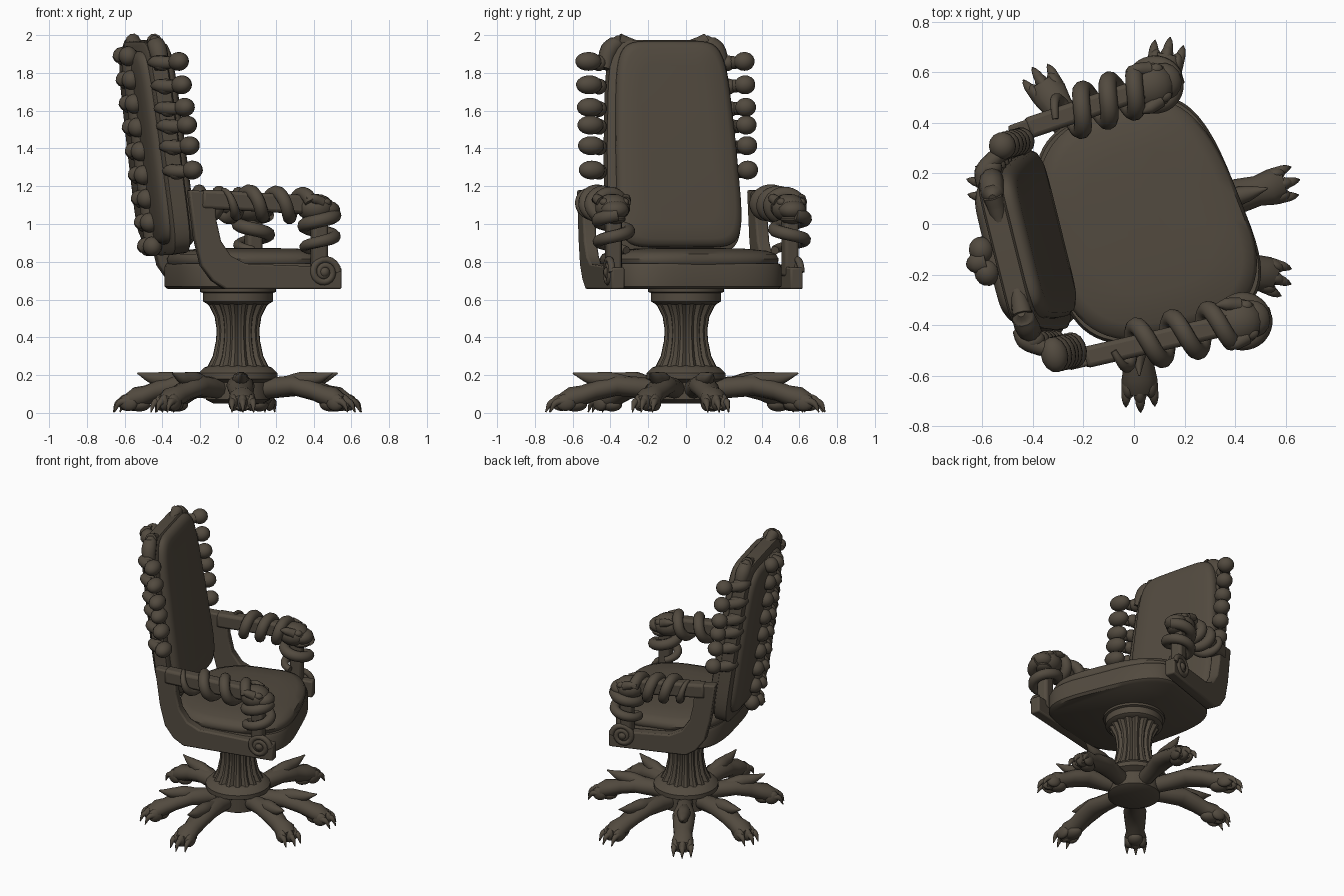
import bpy, bmesh, math
from math import sin, cos, pi, radians
from mathutils import Matrix

if "Cube" in bpy.data.objects:
    bpy.data.objects.remove(bpy.data.objects["Cube"])

WOOD = (0.085, 0.069, 0.050, 1)
mat = bpy.data.materials.new("dark_brown_wood")
mat.use_nodes = True
mat.diffuse_color = WOOD
mat.node_tree.nodes["Principled BSDF"].inputs["Base Color"].default_value = WOOD

TURN = Matrix.Rotation(radians(14), 4, "Z")   # the seat is swivelled on its base
LEAN = TURN @ Matrix.Translation((-0.37, 0, 0.87)) @ Matrix.Rotation(radians(-7.5), 4, "Y")


def finish(name, bm, matrix, angle=40, bevel=0):
    bmesh.ops.transform(bm, matrix=matrix, verts=bm.verts)
    bmesh.ops.recalc_face_normals(bm, faces=bm.faces)
    me = bpy.data.meshes.new(name)
    bm.to_mesh(me)
    bm.free()
    ob = bpy.data.objects.new(name, me)
    bpy.context.collection.objects.link(ob)
    me.materials.clear()
    me.materials.append(mat)
    if bevel:
        mod = ob.modifiers.new("soft_edges", "BEVEL")
        mod.width, mod.segments = bevel, 2
    bpy.ops.object.select_all(action="DESELECT")
    ob.select_set(True)
    bpy.context.view_layer.objects.active = ob
    bpy.ops.object.shade_smooth_by_angle(angle=radians(angle))


def loft(bm, rings):
    loops = [[bm.verts.new(p) for p in ring] for ring in rings]
    for a, b in zip(loops, loops[1:]):
        for i in range(len(a)):
            j = (i + 1) % len(a)
            bm.faces.new((a[i], a[j], b[j], b[i]))
    bm.faces.new(loops[0])
    bm.faces.new(loops[-1])


def ball(bm, centre, size):
    m = Matrix.Translation(centre) @ Matrix.Diagonal((*size, 1))
    bmesh.ops.create_uvsphere(bm, u_segments=14, v_segments=9, radius=1, matrix=m)


def box(bm, centre, size, tilt=0):
    m = Matrix.Translation(centre) @ Matrix.Rotation(radians(tilt), 4, "Y") @ Matrix.Diagonal((*size, 1))
    bmesh.ops.create_cube(bm, size=1, matrix=m)


def tube(bm, points, radii, smooth=True):
    """Sweep a round section along a path, tapering with radii."""
    cu = bpy.data.curves.new("path", "CURVE")
    cu.dimensions, cu.bevel_depth, cu.bevel_resolution = "3D", 1, 3
    cu.use_fill_caps, cu.resolution_u = True, 5
    sp = cu.splines.new("BEZIER" if smooth else "POLY")
    pts = sp.bezier_points if smooth else sp.points
    pts.add(len(points) - 1)
    for p, co, r in zip(pts, points, radii):
        p.co = co if smooth else (*co, 1)
        p.radius = r
        if smooth:
            p.handle_left_type = p.handle_right_type = "AUTO"
    ob = bpy.data.objects.new("path", cu)
    bpy.context.collection.objects.link(ob)
    dg = bpy.context.evaluated_depsgraph_get()
    me = bpy.data.meshes.new_from_object(ob.evaluated_get(dg))
    bm.from_mesh(me)
    bpy.data.objects.remove(ob)
    bpy.data.meshes.remove(me)


def squircle(a, b, n, count=64):
    def p(t):
        return math.copysign(abs(t) ** (2 / n), t)
    return [(a * p(cos(2 * pi * i / count)), b * p(sin(2 * pi * i / count))) for i in range(count)]


def lathe(name, profile, flutes=0, depth=0.0):
    bm = bmesh.new()
    steps = 96
    rings = []
    for r, z in profile:
        ring = []
        for i in range(steps):
            a = 2 * pi * i / steps
            k = r * (1 - depth * max(0, cos(flutes * a)))
            ring.append((k * cos(a), k * sin(a), z))
        rings.append(ring)
    loft(bm, rings)
    finish(name, bm, Matrix())


# Pedestal
lathe("hub", [(0.13, 0.05), (0.17, 0.07), (0.17, 0.16), (0.21, 0.18), (0.21, 0.21), (0.18, 0.24), (0.15, 0.25)])
lathe("fluted_column", [(0.165, 0.24), (0.135, 0.3), (0.118, 0.38), (0.114, 0.44), (0.125, 0.51),
                        (0.15, 0.56), (0.172, 0.59)], 16, 0.12)
lathe("column_cap", [(0.16, 0.575), (0.185, 0.59), (0.185, 0.635), (0.2, 0.64), (0.2, 0.67)])

# Clawed legs
LEG = [(0.08, 0.12, 0.05, 0.05), (0.22, 0.135, 0.055, 0.055), (0.33, 0.145, 0.075, 0.055),
       (0.43, 0.12, 0.068, 0.055), (0.5, 0.09, 0.06, 0.055), (0.56, 0.075, 0.072, 0.06), (0.61, 0.055, 0.055, 0.04)]
for angle, reach in ((15, 1.01), (79, 1.12), (123, 1.1), (165, 1.02), (229, 0.98), (272, 1.11), (339, 0.99)):
    bm = bmesh.new()
    loft(bm, [[(r, w * cos(2 * pi * i / 12), z + h * sin(2 * pi * i / 12)) for i in range(12)]
              for r, z, w, h in LEG])
    # swept spur over the ankle
    tube(bm, [(0.26, 0, 0.15), (0.37, 0, 0.175), (0.46, 0, 0.185), (0.54, 0, 0.21)], [0.04, 0.045, 0.032, 0.004])
    for s in (-1, 0, 1):
        ball(bm, (0.595 - 0.02 * abs(s), s * 0.045, 0.055), (0.05, 0.028, 0.045))
        tip = 0.67 - 0.02 * abs(s)
        tube(bm, [(tip - 0.08, s * 0.048, 0.06), (tip - 0.03, s * 0.055, 0.055), (tip, s * 0.057, 0.004)],
             [0.024, 0.018, 0.003])
    ball(bm, (0.53, 0, 0.045), (0.06, 0.05, 0.038))
    finish("clawed_leg", bm, Matrix.Rotation(radians(angle), 4, "Z") @ Matrix.Diagonal((reach, 1, 1, 1)))


# Seat, its front edge cut back toward the left side
def seat_part(name, layers, a, b, n):
    bm = bmesh.new()
    loft(bm, [[(0.07 + x * k - 0.13 * max(0, x / a) * (y / b + 1) / 2,
                y * k + 0.03 * max(0, x / a) * max(0, y / b), z) for x, y in squircle(a, b, n)]
              for z, k in layers])
    finish(name, bm, TURN)


seat_part("seat_frame", [(0.655, 0.96), (0.67, 1), (0.77, 1), (0.79, 0.98)], 0.425, 0.465, 3.4)
seat_part("seat_cushion", [(0.77, 0.95), (0.79, 0.99), (0.815, 1), (0.84, 0.97), (0.858, 0.87), (0.87, 0.6),
                           (0.873, 0.25)], 0.425, 0.46, 2.8)


# Backrest, drawn in its own leaning frame: x forward, y sideways, z up
def back_part(name, layers, half, low, high, n, shift):
    bm = bmesh.new()
    mid, tall = (low + high) / 2, (high - low) / 2
    rings = []
    for d, k in layers:
        ring = []
        for y, z in squircle(half, tall, n):
            t = (z + tall) / (2 * tall)
            ring.append((d, y * k * (1.03 - 0.16 * t * t) + shift * (1 - t / 2), mid + z * (1 - (1 - k) * half / tall)))
        rings.append(ring)
    loft(bm, rings)
    finish(name, bm, LEAN)


back_part("back_frame", [(-0.055, 0.96), (-0.045, 1), (0.035, 1), (0.045, 0.96)], 0.355, -0.03, 1.11, 7, 0.03)
PAD = [(0.03, 1), (0.06, 1), (0.08, 0.96), (0.092, 0.88), (0.097, 0.6)]
back_part("front_back_cushion", PAD, 0.33, 0.0, 1.1, 7, 0.055)
back_part("rear_back_panel", [(-d, k) for d, k in PAD], 0.31, 0.03, 1.06, 7, 0.03)

bm = bmesh.new()
for s in (-1, 1):
    tube(bm, [(0, s * 0.32, 0.96), (0, s * 0.29, 1.06), (0, s * 0.25, 1.1), (0, s * 0.235, 1.132)],
         [0.04, 0.05, 0.045, 0.015])
    tube(bm, [(0, s * 0.24, 1.11), (0, s * 0.18, 1.09), (0, s * 0.1, 1.08)], [0.04, 0.035, 0.02])
finish("back_horns", bm, LEAN)

# Spine down the rear, each vertebra with two lobes and a blunt spike
bm = bmesh.new()
tube(bm, [(-0.09, 0, 0.0), (-0.09, 0, 1.06)], [0.045, 0.045], False)
for i in range(9):
    z = 0.025 + i * 0.127
    for s in (-1, 1):
        ball(bm, (-0.105, s * 0.045, z), (0.05, 0.055, 0.052))
    tube(bm, [(-0.1, 0, z), (-0.14, 0, z + 0.005), (-0.17, 0, z - 0.01)], [0.055, 0.045, 0.018])
finish("spine", bm, LEAN)

# Knobs on short rib ends at both edges, longer on the right
for s, length in ((-1, 0.072), (1, 0.056)):
    bm = bmesh.new()
    for z in (0.41, 0.54, 0.65, 0.745, 0.865, 0.99):
        edge = 0.37 - 0.03 * z
        tube(bm, [(-0.05, s * (edge - 0.05), z + 0.01), (-0.03, s * edge, z + 0.01),
                  (0.02, s * (edge + 0.04), z), (0.06, s * (edge + 0.06), z)], [0.02, 0.035, 0.035, 0.03])
        ball(bm, (0.07, s * 0.425, z), (0.054, length, 0.05))
        ball(bm, (0.0, s * (edge + 0.01), z), (0.05, 0.04, 0.042))
    finish("rib_knobs", bm, LEAN)

# Arms: curved side panel, rail, post, scroll and a coiled serpent; the left arm is shorter and splays out
for s, side, front, splay in ((-1, "right", 0.44, -1), (1, "left", 0.33, 5)):
    y = s * 0.465
    post = front - 0.115
    hinge = Matrix.Translation((-0.35, y, 0))
    place = TURN @ hinge @ Matrix.Rotation(radians(splay), 4, "Z") @ hinge.inverted()
    outline = [(-0.39, 1.18), (-0.25, 1.17), (-0.24, 1.02), (-0.215, 0.91), (-0.16, 0.83), (-0.08, 0.79),
               (front, 0.77), (front, 0.655), (-0.19, 0.655), (-0.26, 0.7), (-0.32, 0.78), (-0.355, 0.92)]
    bm = bmesh.new()
    loft(bm, [[(u, y + t, z) for u, z in outline] for t in (-0.035, 0.035)])
    finish(side + "_side_panel", bm, place, 35, 0.01)

    bm = bmesh.new()
    box(bm, ((post - 0.31) / 2, y, 1.115), (post + 0.33, 0.085, 0.1), 3)
    box(bm, (post, y, 0.9), (0.085, 0.08, 0.36))
    finish(side + "_arm_rail_and_post", bm, place, 35, 0.018)

    bm = bmesh.new()
    spiral = []
    for i in range(36):
        a, r = i * 0.36, 0.075 - 0.0018 * i
        spiral.append((post + 0.02 + r * cos(a), y + s * 0.03, 0.745 + r * sin(a)))
    tube(bm, spiral, [0.019] * 36, False)
    ball(bm, (post + 0.02, y + s * 0.03, 0.745), (0.03, 0.03, 0.03))
    finish(side + "_scroll", bm, place)

    bm = bmesh.new()
    coil, n = [], 100
    for i in range(n):                        # turns along the rail
        t = i / (n - 1)
        a = t * 6.4 * pi
        coil.append((-0.2 + (post + 0.14) * t, y + s * 0.075 * sin(a), 1.115 - 0.02 * t + 0.065 * cos(a)))
    tube(bm, coil, [0.012 + 0.024 * min(1, 5 * i / n) for i in range(n)], False)
    wrap = []
    for i in range(60):                       # turns down the post
        t = i / 59
        a = t * 3.4 * pi
        wrap.append((post + 0.08 * cos(a), y + s * 0.08 * sin(a), 1.05 - 0.19 * t))
    tube(bm, wrap, [0.037 - 0.015 * (i / 59) ** 3 for i in range(60)], False)
    finish(side + "_serpent_body", bm, place)

    bm = bmesh.new()
    ball(bm, (post - 0.02, y, 1.085), (0.1, 0.095, 0.075))
    ball(bm, (post + 0.04, y, 1.075), (0.07, 0.075, 0.05))
    ball(bm, (post + 0.03, y, 1.025), (0.06, 0.06, 0.025))
    for e in (-1, 1):
        ball(bm, (post + 0.02, y + e * 0.055, 1.115), (0.032, 0.025, 0.022))
        tube(bm, [(post, y + e * 0.065, 1.115), (post - 0.05, y + e * 0.08, 1.135), (post - 0.09, y + e * 0.085, 1.14)],
             [0.03, 0.025, 0.006])
    finish(side + "_serpent_head", bm, place)
